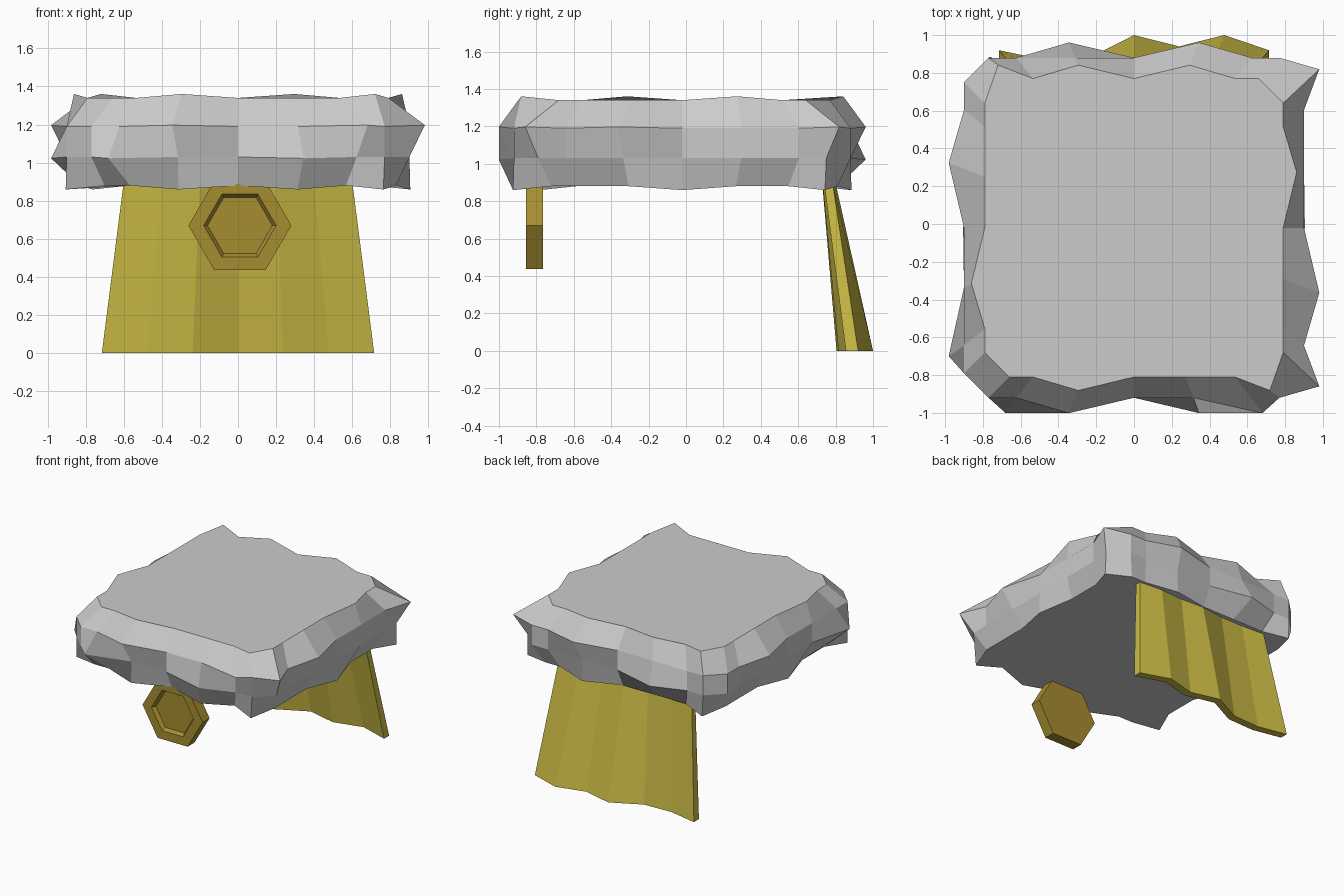
import bpy, bmesh, math

if "Cube" in bpy.data.objects:
    bpy.data.objects.remove(bpy.data.objects["Cube"])


def make_object(name, bm, color=None):
    bmesh.ops.recalc_face_normals(bm, faces=bm.faces[:])
    mesh = bpy.data.meshes.new(name)
    bm.to_mesh(mesh)
    bm.free()
    obj = bpy.data.objects.new(name, mesh)
    bpy.context.collection.objects.link(obj)
    if color:
        mat = bpy.data.materials.new(name + "_color")
        mat.diffuse_color = (*color, 1)
        mat.use_nodes = True
        mat.node_tree.nodes["Principled BSDF"].inputs["Base Color"].default_value = mat.diffuse_color
        mesh.materials.append(mat)
    return obj


def loft(bm, rings):
    """Skin closed rings of points and cap both ends."""
    rows = [[bm.verts.new(p) for p in ring] for ring in rings]
    for a, b in zip(rows, rows[1:]):
        for i in range(len(a)):
            j = (i + 1) % len(a)
            bm.faces.new((a[i], a[j], b[j], b[i]))
    bm.faces.new(rows[0])
    bm.faces.new(rows[-1])


# Fur collar: chamfered square rings, seven points per side, chosen tufts pushed out
def fur_ring(half, z, tufts):
    steps = [f * (half - 0.13) for f in (-1, -0.81, -0.41, 0, 0.41, 0.81, 1)]
    pts = []
    for side in range(4):
        for t in steps:
            k = 1.09 if len(pts) in tufts else 1.0
            x, y = [(t, -half), (half, t), (-t, half), (-half, -t)][side]
            pts.append((x * k, y * k - 0.02, 1.11 + (z - 1.11) * k))
    return pts


bm = bmesh.new()
loft(bm, [
    fur_ring(0.83, 0.88, {2, 4, 6, 10, 13, 16, 20, 24, 27}),
    fur_ring(0.90, 1.03, {1, 4, 18, 26}),
    fur_ring(0.90, 1.19, {2, 5, 7, 9, 13, 16, 23}),
    fur_ring(0.79, 1.34, {2, 6, 11, 16, 18, 20, 25}),
])
make_object("fur_collar", bm)

# Cape: pleated sheet with thickness, flaring towards the hem
hem = [0.92, 0.87, 0.88, 1.0, 0.94, 1.0, 0.92]


def cape_ring(half, z, mid, wave, thick):
    back = [(half * (i - 3) / 3, mid + (y - 0.93) * wave, z) for i, y in enumerate(hem)]
    front = [(x, y - thick, z) for x, y, z in reversed(back)]
    return back + front


bm = bmesh.new()
loft(bm, [cape_ring(0.715, 0, 0.93, 1, 0.065), cape_ring(0.60, 0.9, 0.785, 0.2, 0.045)])
make_object("cape", bm, (0.60, 0.50, 0.06))


# Clasp: hexagonal plate with a shallow recess in the front
def hexagon(r, y):
    return [(0.01 + r * math.cos(math.pi * i / 3), y, 0.67 + r * math.sin(math.pi * i / 3))
            for i in range(6)]


bm = bmesh.new()
loft(bm, [hexagon(0.27, -0.765), hexagon(0.27, -0.855),
          hexagon(0.19, -0.855), hexagon(0.17, -0.825)])
make_object("clasp", bm, (0.38, 0.27, 0.03))
